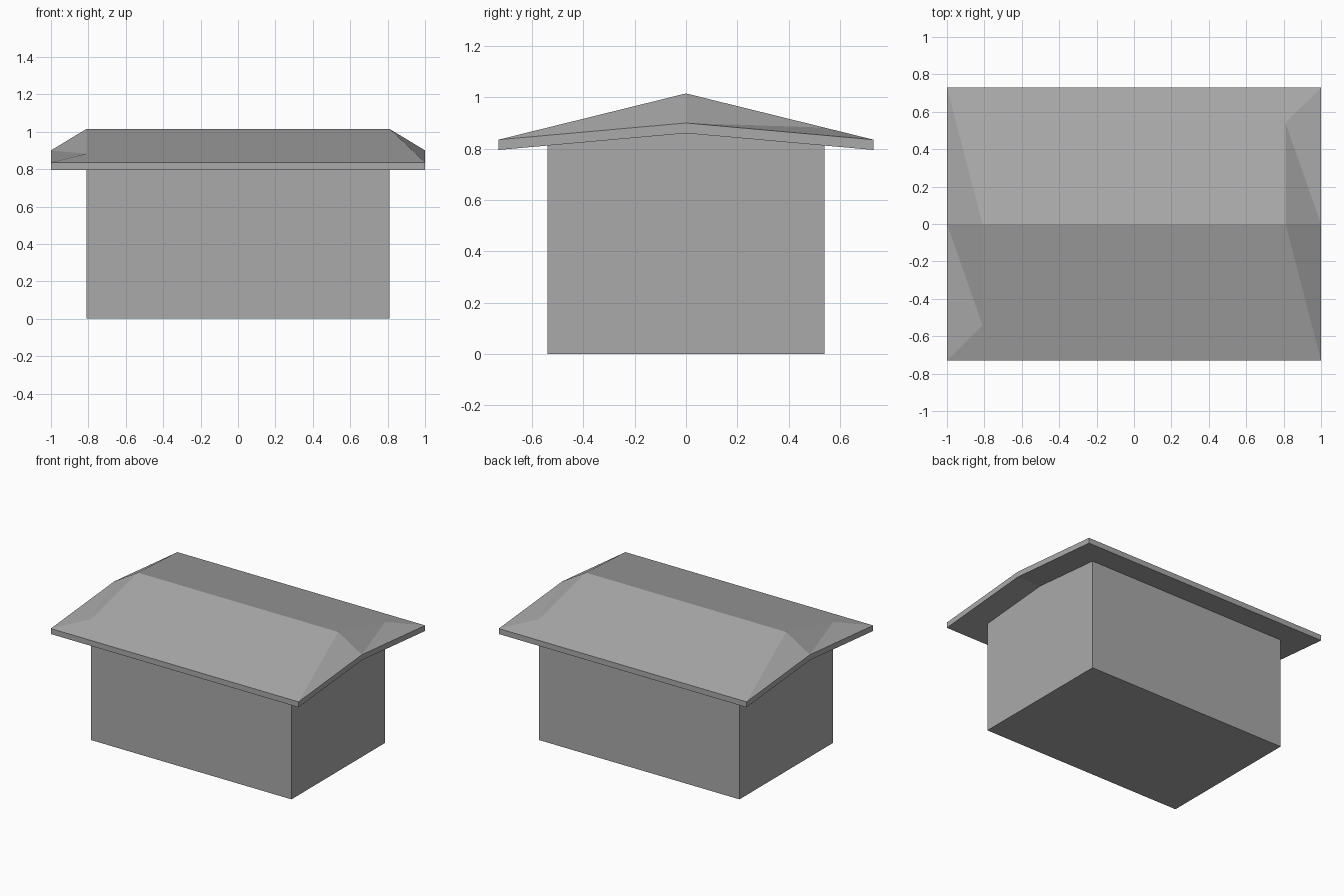
import bpy, bmesh

cube = bpy.data.objects.get("Cube")
if cube:
    bpy.data.objects.remove(cube, do_unlink=True)

grey = bpy.data.materials.new("plain_grey")
grey.use_nodes = True
colour = (0.4, 0.4, 0.4, 1)
grey.diffuse_color = colour
grey.node_tree.nodes["Principled BSDF"].inputs["Base Color"].default_value = colour


def finish(name, bm):
    bmesh.ops.remove_doubles(bm, verts=bm.verts, dist=0.0005)
    bmesh.ops.recalc_face_normals(bm, faces=bm.faces)
    mesh = bpy.data.meshes.new(name)
    bm.to_mesh(mesh)
    bm.free()
    mesh.materials.append(grey)
    obj = bpy.data.objects.new(name, mesh)
    bpy.context.collection.objects.link(obj)


def add_face(bm, points):
    bm.faces.new([bm.verts.new(p) for p in points])


# Main dimensions
WALL_X, WALL_Y = 0.81, 0.54
EAVE_X, EAVE_Y = 1.0, 0.73
RIDGE, EAVE, END_PEAK, THICK = 1.015, 0.835, 0.9, 0.04


def slope_z(y):
    return RIDGE - (RIDGE - EAVE) * abs(y) / EAVE_Y


def under_z(y):
    return END_PEAK - THICK - (END_PEAK - EAVE) * abs(y) / EAVE_Y


# Walls: gabled section extruded along x
bm = bmesh.new()
section = [(-WALL_Y, 0), (WALL_Y, 0), (WALL_Y, under_z(WALL_Y)),
           (0, under_z(0)), (-WALL_Y, under_z(WALL_Y))]
end = bm.faces.new([bm.verts.new((-WALL_X, y, z)) for y, z in section])
side = bmesh.ops.extrude_face_region(bm, geom=[end], use_keep_orig=True)
moved = [v for v in side["geom"] if isinstance(v, bmesh.types.BMVert)]
bmesh.ops.translate(bm, verts=moved, vec=(2 * WALL_X, 0, 0))
finish("walls", bm)

# Roof: pitched top with clipped ends, thin rim and shallow gabled underside
bm = bmesh.new()
for sy in (-1, 1):
    outline = {}
    for sx in (-1, 1):
        ridge = (sx * WALL_X, 0, RIDGE)
        hip = (sx * WALL_X, sy * WALL_Y, slope_z(WALL_Y))
        corner = (sx * EAVE_X, sy * EAVE_Y, EAVE)
        peak = (sx * EAVE_X, 0, END_PEAK)
        outline[sx] = [ridge, hip, corner]
        # The folds of the end faces alternate around the roof
        if sx * sy > 0:
            add_face(bm, [ridge, hip, peak])
            add_face(bm, [hip, corner, peak])
        else:
            add_face(bm, [ridge, hip, corner])
            add_face(bm, [ridge, corner, peak])
        # End rim
        low_corner = corner[:2] + (EAVE - THICK,)
        low_peak = peak[:2] + (END_PEAK - THICK,)
        add_face(bm, [corner, peak, low_peak, low_corner])
        outline[sx] += [low_corner, low_peak]
    left, right = outline[1], outline[-1]
    add_face(bm, right[:3] + left[2::-1])
    add_face(bm, [left[2], left[3], right[3], right[2]])
    add_face(bm, [left[3], left[4], right[4], right[3]])
finish("roof", bm)
